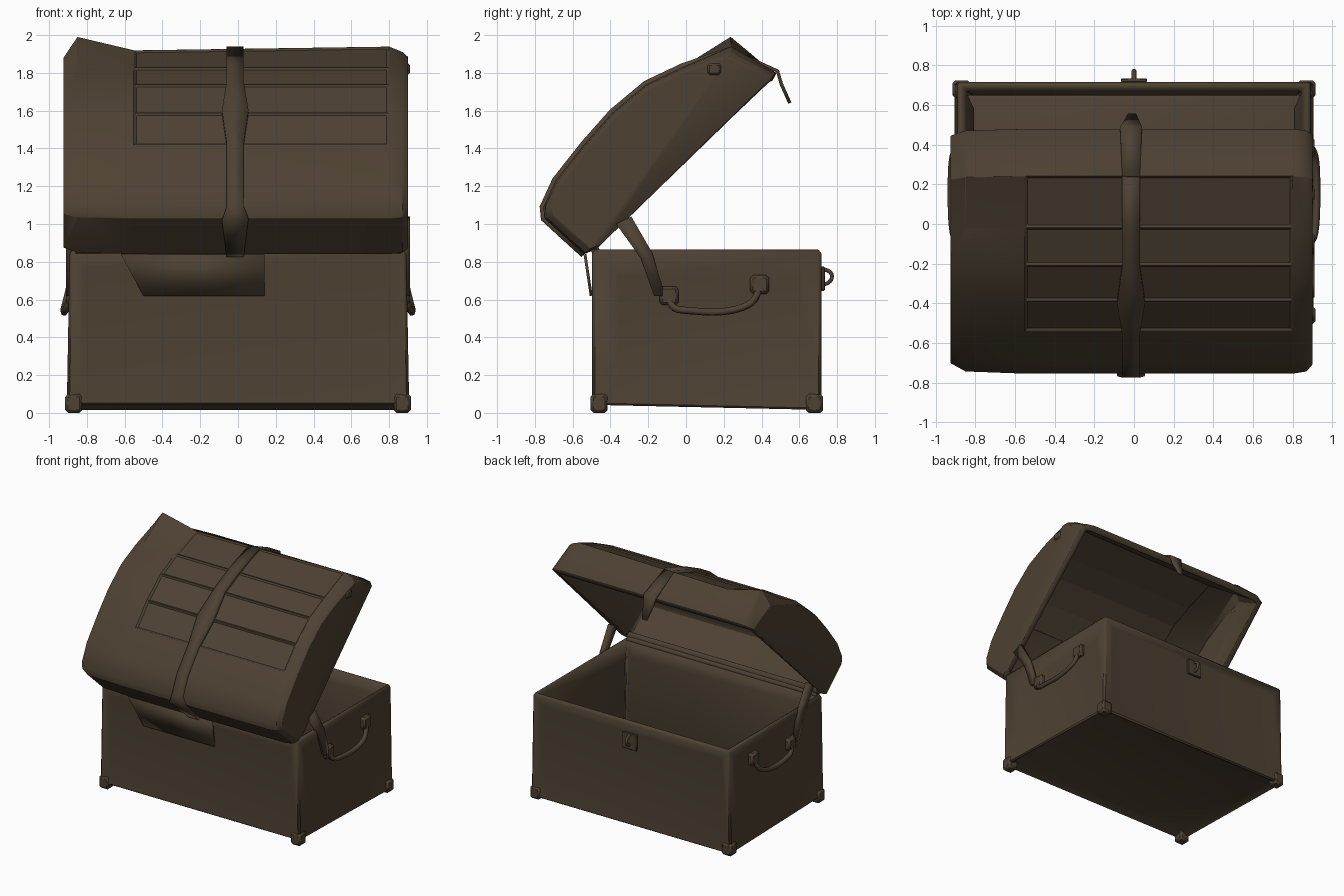
import bpy, bmesh, math
from mathutils import Vector

cube = bpy.data.objects.get("Cube")
if cube:
    bpy.data.objects.remove(cube)

wood = bpy.data.materials.new("dark brown wood")
wood.use_nodes = True
colour = (0.075, 0.053, 0.032, 1)
wood.diffuse_color = colour
bsdf = next(n for n in wood.node_tree.nodes if n.type == 'BSDF_PRINCIPLED')
bsdf.inputs["Base Color"].default_value = colour
bsdf.inputs["Roughness"].default_value = 0.9


def finish(name, bm, thick=0, offset=-1.0, bevel=0, angle=30):
    bmesh.ops.recalc_face_normals(bm, faces=bm.faces)
    mesh = bpy.data.meshes.new(name)
    bm.to_mesh(mesh)
    bm.free()
    mesh.materials.append(wood)
    ob = bpy.data.objects.new(name, mesh)
    bpy.context.collection.objects.link(ob)
    if thick:
        mod = ob.modifiers.new("Thickness", 'SOLIDIFY')
        mod.thickness, mod.offset = thick, offset
    if bevel:
        mod = ob.modifiers.new("Edges", 'BEVEL')
        mod.width, mod.segments = bevel, 1
        mod.angle_limit = math.radians(40)
    bpy.ops.object.select_all(action='DESELECT')
    ob.select_set(True)
    bpy.context.view_layer.objects.active = ob
    bpy.ops.object.shade_smooth_by_angle(angle=math.radians(angle))
    return ob


def loft(bm, rows):
    """Skin a list of equal rows of points."""
    vs = [[bm.verts.new(p) for p in row] for row in rows]
    for a, b in zip(vs, vs[1:]):
        for j in range(len(a) - 1):
            bm.faces.new((a[j], a[j + 1], b[j + 1], b[j]))
    return vs


def ribbon(name, path, thick):
    """Flat band following (y, z) points, each with x limits."""
    bm = bmesh.new()
    loft(bm, [[(x0, y, z), (x1, y, z)] for y, z, x0, x1 in path])
    return finish(name, bm, thick, 0)


def box(name, centre, size, bevel=0.005):
    bm = bmesh.new()
    bmesh.ops.create_cube(bm, size=1)
    for v in bm.verts:
        v.co = Vector([c + s * k for c, s, k in zip(centre, size, v.co)])
    return finish(name, bm, bevel=bevel)


def rod(name, points, radius, smooth=True):
    """Six-sided tube along a path."""
    cu = bpy.data.curves.new(name, 'CURVE')
    cu.dimensions = '3D'
    cu.bevel_depth, cu.bevel_resolution, cu.use_fill_caps = radius, 1, True
    cu.resolution_u = 4
    sp = cu.splines.new('NURBS' if smooth else 'POLY')
    sp.points.add(len(points) - 1)
    for p, co in zip(sp.points, points):
        p.co = (*co, 1)
    if smooth:
        sp.use_endpoint_u, sp.order_u = True, 3
    cu.materials.append(wood)
    ob = bpy.data.objects.new(name, cu)
    bpy.context.collection.objects.link(ob)
    return ob


# Open body with framed panels on every side and underneath
bm = bmesh.new()
bmesh.ops.create_cube(bm, size=2)
for v in bm.verts:
    top = v.co.z > 0
    back = v.co.y < 0
    v.co = (v.co.x * (0.895 if top else 0.91), -0.5 if back else 0.72,
            0.86 if top else (0.035 if back else 0.008))
bmesh.ops.recalc_face_normals(bm, faces=bm.faces)
bmesh.ops.delete(bm, geom=[f for f in bm.faces if f.normal.z > 0.9], context='FACES')
for f in list(bm.faces):
    n = f.normal
    if abs(n.x) > 0.9:
        width, depth = 0.2, -0.03
    elif abs(n.y) > 0.9:
        width, depth = 0.12, -0.012
    else:
        width, depth = 0.12, -0.04
    bmesh.ops.inset_individual(bm, faces=[f], thickness=width, depth=depth)
finish("chest_body", bm, thick=0.06, bevel=0.018)

# Raised lid: arched shell with tapered ends, hollow towards the body
outline = [(0.48, 1.80), (0.24, 1.92), (-0.02, 1.83), (-0.21, 1.74), (-0.39, 1.59),
           (-0.54, 1.42), (-0.69, 1.23), (-0.755, 1.09), (-0.75, 1.03),
           (-0.54, 0.84), (-0.47, 0.87)]
mid = (0.0, 1.335)
sections = [(-0.925, 0.93, 0.0), (-0.85, 0.985, 0.08), (-0.55, 1.0, 0.0),
            (0.8, 1.0, 0.02), (0.87, 0.985, 0.0), (0.9, 0.94, 0.0)]
bm = bmesh.new()
rows = []
for x, s, lift in sections:
    row = [(x, mid[0] + (y - mid[0]) * s, mid[1] + (z - mid[1]) * s) for y, z in outline]
    row[1] = (x, row[1][1], row[1][2] + lift)
    rows.append(row)
vs = loft(bm, rows)
for end in (vs[0], vs[-1]):
    bm.faces.new(end)
bmesh.ops.recalc_face_normals(bm, faces=bm.faces)
# Sunken planks between the ribs of the arch
for f in list(bm.faces):
    c = f.calc_center_median()
    if -0.5 < c.x < 0.5 and 1.5 < c.z < 1.9 and c.y < 0.3:
        bmesh.ops.inset_individual(bm, faces=[f], thickness=0.018, depth=-0.01)
finish("lid", bm, thick=0.05, bevel=0.006)

# Central strap over the lid, flared at the middle and end
strap = []
for i, (y, z) in enumerate(outline[1:10]):
    w = 0.07 if i in (3, 7) else 0.045
    strap.append((y, z, -0.015 - w, -0.015 + w))
ribbon("lid_strap", strap, 0.04)

# Hasp hanging from the lid lip
ribbon("hasp", [(0.24, 1.92, -0.06, 0.03), (0.485, 1.81, -0.07, 0.04),
                (0.505, 1.74, -0.055, 0.03), (0.55, 1.64, -0.03, 0.01)], 0.018)

# Latch plate and staple on the body
box("latch_plate", (0, 0.725, 0.71), (0.13, 0.02, 0.13))
rod("latch_staple", [(0, 0.73, 0.76), (0, 0.775, 0.75), (0, 0.77, 0.69), (0, 0.73, 0.68)], 0.012)

# Hinge plate joining lid and body
ribbon("hinge_plate", [(-0.535, 0.84, -0.62, 0.14), (-0.502, 0.62, -0.5, 0.14)], 0.015)
rod("hinge_pin", [(-0.86, -0.48, 0.86), (0.86, -0.48, 0.86)], 0.025, smooth=False)

# Ironwork on both ends: lid stay, drooping handle and its mounts
for side, s in (("right", 1), ("left", -1)):
    bm = bmesh.new()
    x = s * 0.895
    loft(bm, [[(x, -0.37, 1.0), (x, -0.29, 1.04)], [(x, -0.24, 0.82), (x, -0.18, 0.85)],
              [(x, -0.17, 0.62), (x, -0.11, 0.62)]])
    finish("lid_stay_" + side, bm, 0.03, 0)
    drop = [(-0.1, 0.64), (-0.09, 0.55), (0.03, 0.54), (0.16, 0.53), (0.29, 0.55),
            (0.38, 0.6), (0.4, 0.71)]
    out = (0.88, 0.905, 0.92, 0.92, 0.92, 0.905, 0.88)
    rod("handle_" + side, [(s * o, y, z) for o, (y, z) in zip(out, drop)], 0.02)
    for place, y, z in (("back", -0.09, 0.62), ("front", 0.39, 0.68)):
        box("handle_mount_%s_%s" % (place, side), (s * 0.885, y, z), (0.05, 0.1, 0.1), 0.015)
    # Corner patches on the lid ends
    box("lid_stud_" + side, (s * 0.895, 0.15, 1.82), (0.03, 0.07, 0.06), 0.01)
    # Corner shoes under the body
    for place, y in (("back", -0.46), ("front", 0.68)):
        box("corner_shoe_%s_%s" % (place, side), (s * 0.87, y, 0.05), (0.09, 0.09, 0.1), 0.015)
